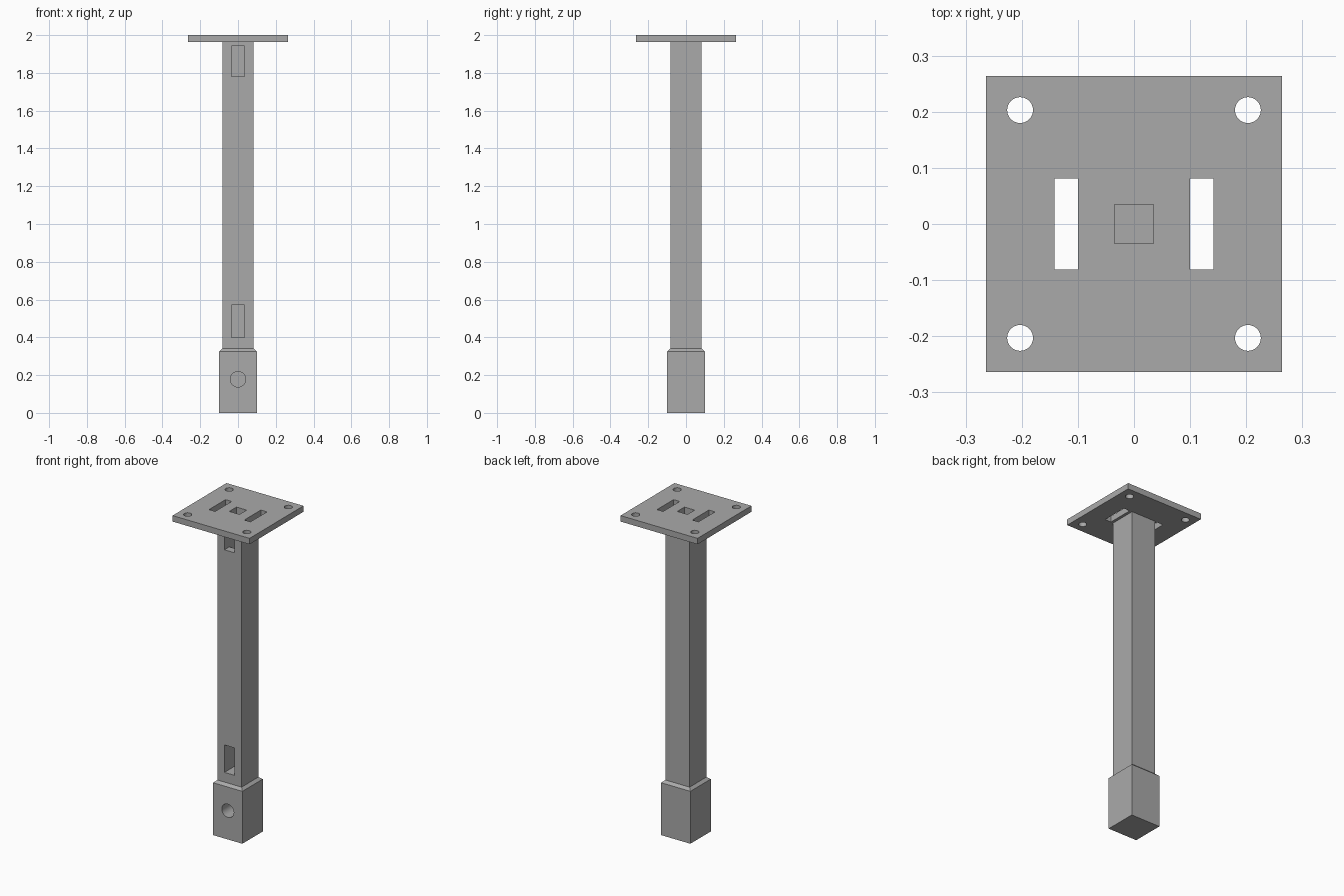
import bpy
import bmesh
import math
from mathutils import Matrix

old = bpy.data.objects.get("Cube")
if old:
    bpy.data.objects.remove(old, do_unlink=True)

steel = bpy.data.materials.new("plain grey")
steel.use_nodes = True
grey = (0.4, 0.4, 0.4, 1)
steel.diffuse_color = grey
steel.node_tree.nodes["Principled BSDF"].inputs["Base Color"].default_value = grey


def make(name, bm):
    mesh = bpy.data.meshes.new(name)
    bm.to_mesh(mesh)
    bm.free()
    mesh.materials.append(steel)
    obj = bpy.data.objects.new(name, mesh)
    bpy.context.collection.objects.link(obj)
    return obj


def box(name, x0, x1, y0, y1, z0, z1):
    bm = bmesh.new()
    size = Matrix.Diagonal((x1 - x0, y1 - y0, z1 - z0, 1))
    centre = Matrix.Translation(((x0 + x1) / 2, (y0 + y1) / 2, (z0 + z1) / 2))
    bmesh.ops.create_cube(bm, size=1, matrix=centre @ size)
    return make(name, bm)


def rod(name, radius, length, matrix):
    bm = bmesh.new()
    bmesh.ops.create_cone(bm, cap_ends=True, segments=48, radius1=radius,
                          radius2=radius, depth=length, matrix=matrix)
    return make(name, bm)


def cut(obj, cutters):
    """Subtract every cutter, then remove the cutters."""
    bpy.context.view_layer.objects.active = obj
    for cutter in cutters:
        cutter.hide_render = True
        mod = obj.modifiers.new("cut", 'BOOLEAN')
        mod.operation = 'DIFFERENCE'
        mod.solver = 'EXACT'
        mod.object = cutter
        bpy.ops.object.modifier_apply(modifier=mod.name)
        bpy.data.objects.remove(cutter, do_unlink=True)


def smooth(obj):
    bpy.ops.object.select_all(action='DESELECT')
    obj.select_set(True)
    bpy.context.view_layer.objects.active = obj
    bpy.ops.object.shade_smooth_by_angle(angle=math.radians(30))


half_plate, half_post, half_foot, half_duct = 0.264, 0.083, 0.1, 0.035
plate_z, foot_z, collar_z, duct_z = 1.963, 0.325, 0.34, 0.4

# Mounting plate with bolt holes, two slots and the duct opening
plate = box("mounting_plate", -half_plate, half_plate, -half_plate, half_plate, plate_z, 2)
holes = [box("duct_cutter", -half_duct, half_duct, -half_duct, half_duct, 1.9, 2.1)]
for side in (-1, 1):
    a, b = sorted((side * 0.1, side * 0.142))
    holes.append(box("slot_cutter", a, b, -0.081, 0.081, 1.9, 2.1))
    for end in (-1, 1):
        place = Matrix.Translation((side * 0.203, end * 0.203, 2))
        holes.append(rod("bolt_cutter", 0.023, 0.2, place))
cut(plate, holes)
smooth(plate)

# Square post with an inner duct and two front windows
post = box("post", -half_post, half_post, -half_post, half_post, collar_z, plate_z)
duct = [box("duct_cutter", -half_duct, half_duct, -half_duct, half_duct, duct_z, 2.1)]
for low, high in ((duct_z, 0.57), (1.78, 1.943)):
    duct.append(box("window_cutter", -half_duct, half_duct, -0.2, 0, low, high))
cut(post, duct)

# Foot block with a chamfered collar and a round front socket
bm = bmesh.new()
base = [bm.verts.new((x * half_foot, y * half_foot, 0))
        for x, y in ((-1, -1), (1, -1), (1, 1), (-1, 1))]
ring = base
bm.faces.new(base[::-1])
for half, z in ((half_foot, foot_z), (half_post, collar_z)):
    scale = half / half_foot
    upper = [bm.verts.new((v.co.x * scale, v.co.y * scale, z)) for v in base]
    for i in range(4):
        j = (i + 1) % 4
        bm.faces.new((ring[i], ring[j], upper[j], upper[i]))
    ring = upper
bm.faces.new(ring)
foot = make("foot_block", bm)
socket = Matrix.Translation((0, -half_foot, 0.178)) @ Matrix.Rotation(math.pi / 2, 4, 'X')
cut(foot, [rod("socket_cutter", 0.041, 0.2, socket)])
smooth(foot)
